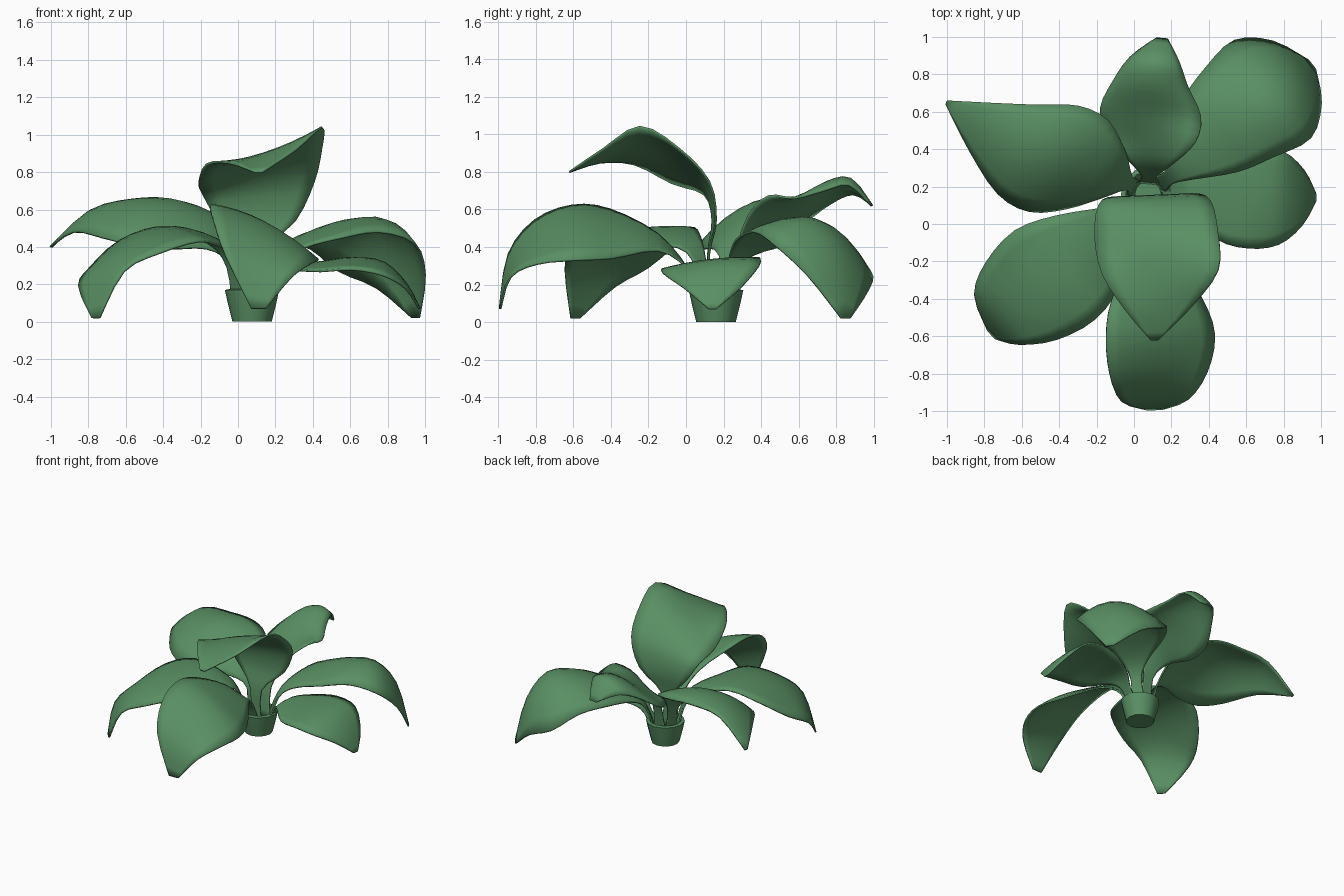
import bpy, bmesh, math
from mathutils import Vector

if "Cube" in bpy.data.objects:
    bpy.data.objects.remove(bpy.data.objects["Cube"], do_unlink=True)

GREEN = (0.1, 0.275, 0.125, 1)
leaf_green = bpy.data.materials.new("leaf_green")
leaf_green.use_nodes = True
leaf_green.diffuse_color = GREEN
shader = leaf_green.node_tree.nodes["Principled BSDF"]
shader.inputs["Base Color"].default_value = GREEN
shader.inputs["Roughness"].default_value = 0.8

STEPS = 3      # subdivisions between two stations of a leaf
HALF = 4       # strips on each side of the midrib


def finish(name, bm):
    """Turn a bmesh into a smooth green object."""
    bmesh.ops.recalc_face_normals(bm, faces=bm.faces)
    mesh = bpy.data.meshes.new(name)
    bm.to_mesh(mesh)
    bm.free()
    mesh.materials.append(leaf_green)
    obj = bpy.data.objects.new(name, mesh)
    bpy.context.collection.objects.link(obj)
    bpy.ops.object.select_all(action='DESELECT')
    obj.select_set(True)
    bpy.context.view_layer.objects.active = obj
    bpy.ops.object.shade_smooth_by_angle(angle=math.radians(50))
    return obj


def blend(p, q, r, s, t):
    """Smooth curve from q to r, guided by the neighbours p and s."""
    bend = 2*p - 5*q + 4*r - s + t * (3*(q - r) + s - p)
    return q + t / 2 * (r - p + t * bend)


def spline(rows):
    """Smoothly interpolate every column of the station rows."""
    padded = [rows[0]] + rows + [rows[-1]]
    result = []
    for quad in zip(padded, padded[1:], padded[2:], padded[3:]):
        for k in range(STEPS):
            result.append([blend(*column, k / STEPS) for column in zip(*quad)])
    return result + [rows[-1]]


def leaf(name, rows):
    """Each station: midrib x, y, z, half width, height of left and right edge above the midrib."""
    along = Vector(rows[-1][:2]) - Vector(rows[0][:2])
    along.normalize()
    left = Vector((-along.y, along.x, 0))
    bm = bmesh.new()
    previous = None
    for x, y, z, width, rise_left, rise_right in spline(rows):
        tilt, cup = (rise_left - rise_right) / 2, (rise_left + rise_right) / 2
        ring = []
        for i in range(-HALF, HALF + 1):
            t = i / HALF
            height = max(0.005, z + tilt * t + cup * t * t)
            ring.append(bm.verts.new(Vector((x, y, height)) + left * width * t))
        if previous:
            for i in range(2 * HALF):
                bm.faces.new((previous[i], previous[i + 1], ring[i + 1], ring[i]))
        previous = ring
    obj = finish(name, bm)
    shell = obj.modifiers.new("thickness", 'SOLIDIFY')
    shell.thickness = 0.012
    shell.offset = 0


# Leaves, each from the stem foot to the tip
leaf("tall_front_leaf", [
    (.08, .12, .08, .05, 0, 0), (.08, .12, .36, .05, 0, 0),
    (.1, .15, .54, .21, 0, 0), (.11, .11, .73, .3, .02, -.05),
    (.12, -.06, .87, .33, .06, -.13), (.14, -.26, .9, .31, .14, -.06),
    (.13, -.45, .87, .18, .05, -.02), (.11, -.62, .8, .02, 0, 0)])

leaf("low_front_leaf", [
    (.08, .09, .08, .06, 0, 0), (.09, .01, .28, .04, 0, 0),
    (.1, -.15, .43, .1, -.05, .04), (.12, -.4, .51, .24, -.17, .09),
    (.14, -.6, .53, .29, -.2, .09), (.13, -.8, .44, .26, -.13, .1),
    (.11, -.94, .28, .18, -.04, .08), (.11, -.99, .07, .04, 0, 0)])

leaf("front_right_leaf", [
    (.01, .11, .08, .06, 0, 0), (-.03, .08, .29, .04, 0, 0),
    (-.1, .02, .42, .09, -.02, 0), (-.25, -.14, .49, .25, -.09, .01),
    (-.42, -.27, .49, .32, -.06, -.06), (-.6, -.41, .4, .28, -.03, -.11),
    (-.73, -.51, .25, .18, .02, -.06), (-.76, -.59, .02, .03, 0, 0)])

# This blade arches over and drops along its front edge
leaf("back_right_leaf", [
    (.0, .19, .08, .06, 0, 0), (-.03, .22, .31, .04, 0, 0),
    (-.11, .27, .47, .14, -.08, .03), (-.25, .32, .57, .26, -.18, .01),
    (-.43, .35, .63, .31, -.22, -.01), (-.62, .4, .63, .26, -.18, 0),
    (-.82, .52, .57, .14, -.09, .03), (-1, .65, .4, .01, 0, 0)])

# The back blade is rolled with its outer edge up
leaf("back_leaf", [
    (.08, .22, .08, .06, 0, 0), (.08, .26, .33, .04, 0, 0),
    (.09, .34, .48, .13, -.03, .08), (.09, .46, .56, .24, -.09, .11),
    (.09, .6, .64, .27, -.11, .02), (.09, .75, .74, .2, -.11, -.04),
    (.11, .88, .76, .13, -.08, -.03), (.15, .99, .62, .03, 0, 0)])

# This blade hangs down along its back edge
leaf("back_left_leaf", [
    (.13, .21, .08, .06, 0, 0), (.19, .25, .29, .04, 0, 0),
    (.27, .33, .4, .11, -.02, -.01), (.41, .47, .48, .24, -.06, -.03),
    (.57, .6, .54, .3, -.15, -.06), (.74, .72, .53, .33, -.26, -.11),
    (.87, .81, .35, .21, -.17, -.1), (.95, .85, .02, .03, 0, 0)])

leaf("side_left_leaf", [
    (.15, .17, .08, .06, 0, 0), (.22, .18, .21, .04, 0, 0),
    (.3, .18, .29, .1, 0, -.02), (.45, .14, .31, .22, .01, -.04),
    (.62, .13, .33, .26, .01, -.05), (.78, .14, .31, .25, -.01, -.06),
    (.9, .14, .2, .15, -.02, -.02), (.97, .14, .07, .02, 0, 0)])

# Flared cup that holds the stem feet
SIDES = 12
bm = bmesh.new()
rings = []
for radius, height in [(.105, 0), (.13, .1), (.145, .17), (.12, .175), (.07, .08)]:
    rings.append([bm.verts.new((.075 + radius * math.cos(math.tau * i / SIDES),
                                .16 + radius * math.sin(math.tau * i / SIDES), height))
                  for i in range(SIDES)])
for low, high in zip(rings, rings[1:]):
    for i in range(SIDES):
        j = (i + 1) % SIDES
        bm.faces.new((low[i], low[j], high[j], high[i]))
bm.faces.new(rings[0][::-1])
bm.faces.new(rings[-1])
finish("stem_cup", bm)
